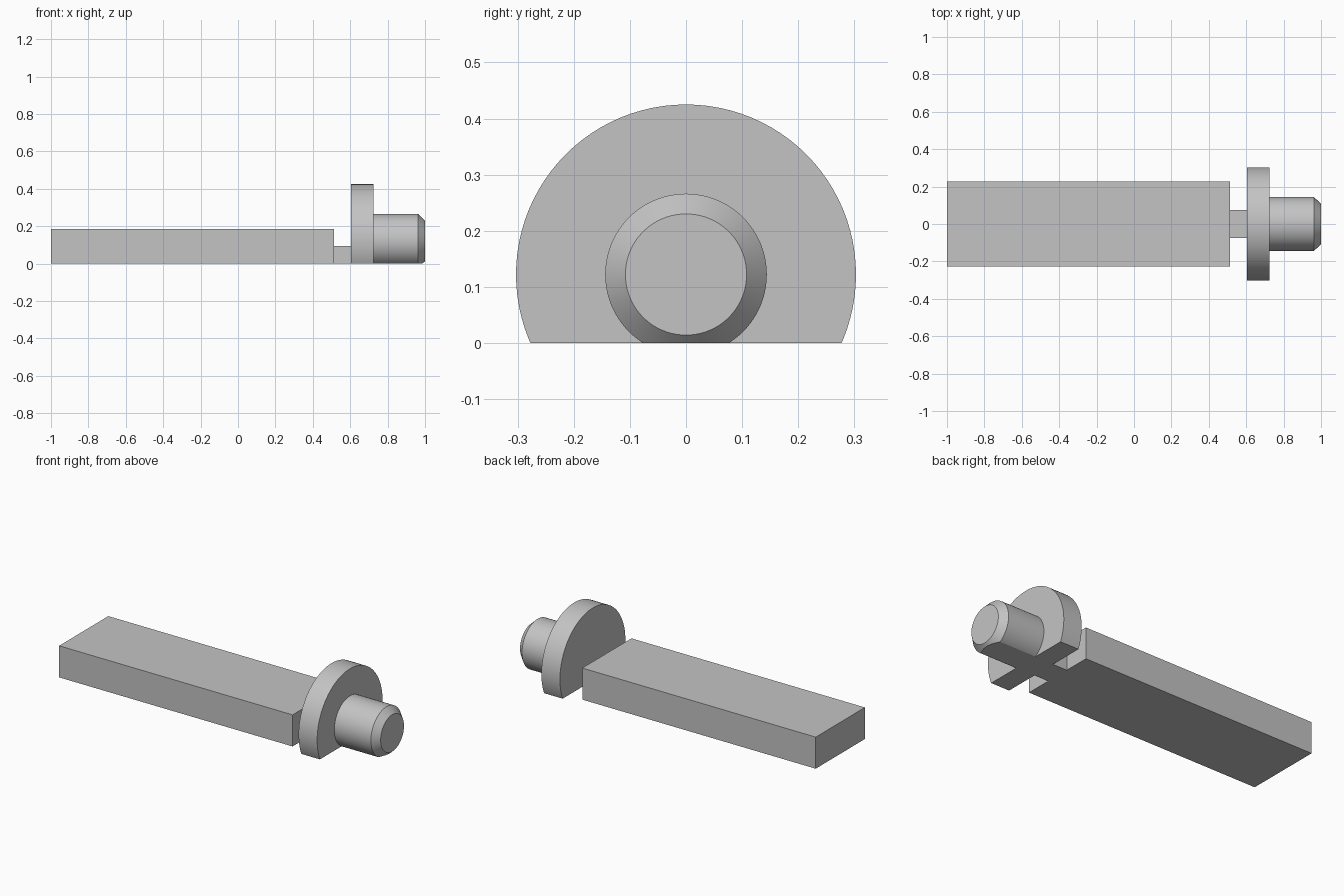
import bpy
import bmesh
import math
from mathutils import Vector

if "Cube" in bpy.data.objects:
    bpy.data.objects.remove(bpy.data.objects["Cube"], do_unlink=True)

grey = bpy.data.materials.new("plain grey")
grey.use_nodes = True
colour = (0.55, 0.55, 0.55, 1)
grey.diffuse_color = colour
grey.node_tree.nodes["Principled BSDF"].inputs["Base Color"].default_value = colour


def finish(name, bm):
    bmesh.ops.recalc_face_normals(bm, faces=bm.faces[:])
    mesh = bpy.data.meshes.new(name)
    bm.to_mesh(mesh)
    bm.free()
    mesh.materials.append(grey)
    obj = bpy.data.objects.new(name, mesh)
    bpy.context.scene.collection.objects.link(obj)
    return obj


def block(name, x0, x1, width, height):
    bm = bmesh.new()
    bmesh.ops.create_cube(bm, size=1)
    for v in bm.verts:
        v.co = ((x0 + x1) / 2 + v.co.x * (x1 - x0),
                v.co.y * width, (v.co.z + 0.5) * height)
    return finish(name, bm)


def turned_part(name, profile, axis_z):
    """Turn an (x, radius) profile about a lengthwise axis, cut flat at the floor."""
    bm = bmesh.new()
    verts = [bm.verts.new((x, 0, axis_z + r)) for x, r in profile]
    edges = [bm.edges.new(pair) for pair in zip(verts, verts[1:])]
    bmesh.ops.spin(bm, geom=verts + edges, cent=(0, 0, axis_z), axis=(1, 0, 0),
                   angle=math.tau, steps=96, use_duplicate=False)
    bmesh.ops.remove_doubles(bm, verts=bm.verts[:], dist=0.0001)
    bmesh.ops.recalc_face_normals(bm, faces=bm.faces[:])
    # Merge the flat end fans into clean faces
    bmesh.ops.dissolve_limit(bm, angle_limit=math.radians(0.5),
                             verts=bm.verts[:], edges=bm.edges[:])
    bmesh.ops.bisect_plane(bm, geom=bm.verts[:] + bm.edges[:] + bm.faces[:],
                           plane_co=Vector((0, 0, 0)), plane_no=Vector((0, 0, 1)),
                           clear_inner=True)
    rim = [e for e in bm.edges if e.is_boundary]
    bmesh.ops.edgenet_fill(bm, edges=rim)
    return finish(name, bm)


# Long bar and the narrow neck joining it to the flange
block("bar", -1, 0.513, 0.455, 0.185)
block("neck", 0.513, 0.605, 0.148, 0.095)

# Flange with a chamfered peg, sharing one flat underside
flange = turned_part("flange_and_peg", [
    (0.605, 0), (0.605, 0.303), (0.725, 0.303), (0.725, 0.144),
    (0.962, 0.144), (1, 0.108), (1, 0)], 0.122)

bpy.ops.object.select_all(action="DESELECT")
flange.select_set(True)
bpy.context.view_layer.objects.active = flange
bpy.ops.object.shade_smooth_by_angle(angle=math.radians(30))
